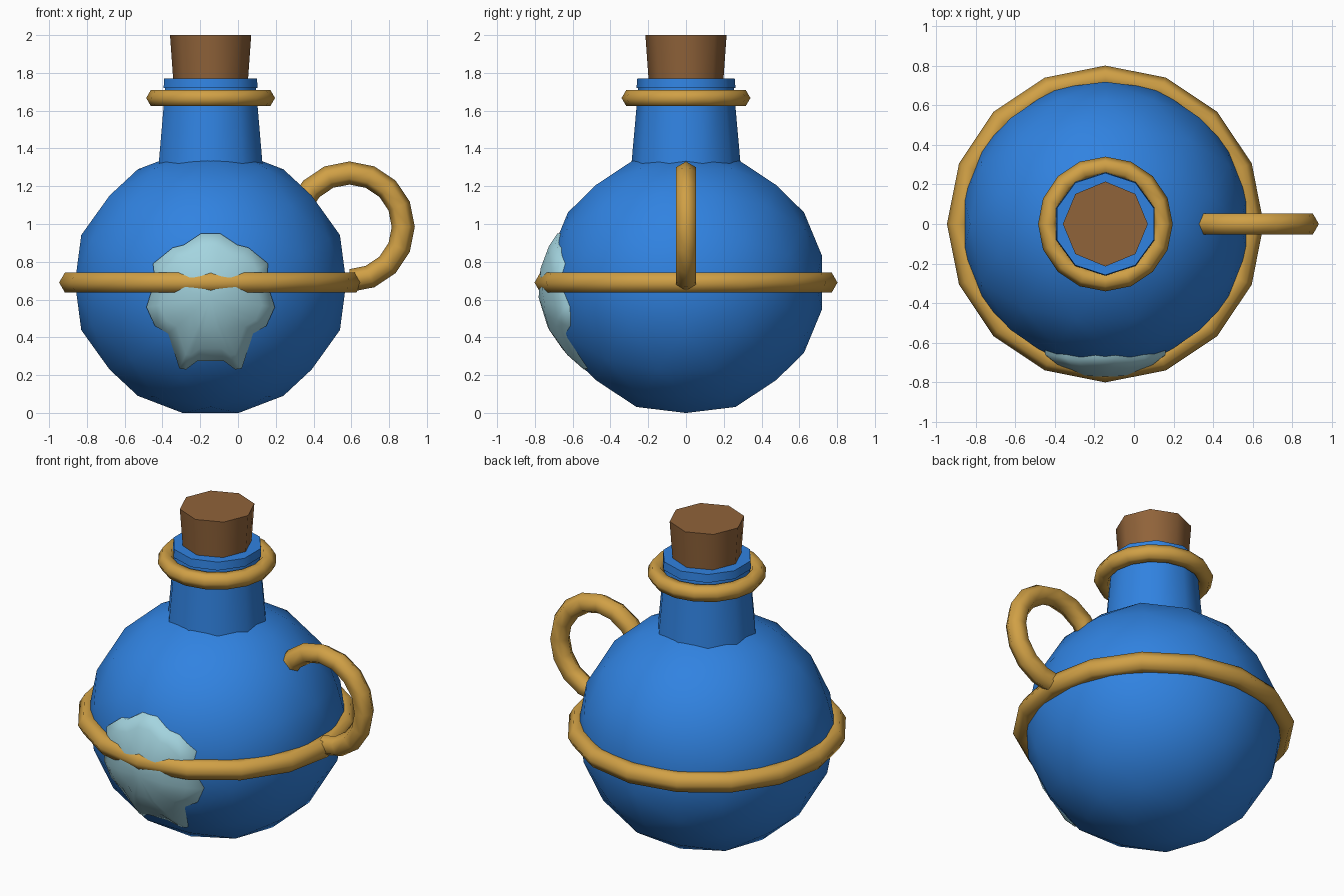
import bpy, bmesh
from math import sin, cos, pi, radians, sqrt
from mathutils import Matrix, Vector

if "Cube" in bpy.data.objects:
    bpy.data.objects.remove(bpy.data.objects["Cube"])

CX = -0.145                                  # bottle axis
BODY_CENTRE = Vector((CX, 0, 0.69))
BODY_SIZE = Vector((0.733, 0.735, 0.705))


def material(name, rgb):
    mat = bpy.data.materials.new(name)
    mat.use_nodes = True
    colour = (*rgb, 1)
    mat.diffuse_color = colour
    mat.node_tree.nodes["Principled BSDF"].inputs["Base Color"].default_value = colour
    return mat


BLUE = material("blue_glass", (0.03, 0.225, 0.75))
GOLD = material("gold", (0.63, 0.35, 0.06))
CORK = material("cork_brown", (0.28, 0.125, 0.042))
PALE = material("pale_blue", (0.37, 0.66, 0.74))


def finish(name, bm, mat, angle=180):
    bmesh.ops.recalc_face_normals(bm, faces=bm.faces[:])
    mesh = bpy.data.meshes.new(name)
    bm.to_mesh(mesh)
    bm.free()
    mesh.materials.append(mat)
    mesh.shade_smooth()
    mesh.set_sharp_from_angle(angle=radians(angle))
    obj = bpy.data.objects.new(name, mesh)
    bpy.context.collection.objects.link(obj)
    return obj


def tapered(name, sides, r_low, r_high, z_low, z_high, mat):
    """Capped cone section on the bottle axis with a corner facing front."""
    bm = bmesh.new()
    rings = []
    for r, z in ((r_low, z_low), (r_high, z_high)):
        angles = [2 * pi * i / sides - pi / 2 for i in range(sides)]
        rings.append([bm.verts.new((CX + r * cos(a), r * sin(a), z)) for a in angles])
    for i in range(sides):
        j = (i + 1) % sides
        bm.faces.new((rings[0][i], rings[0][j], rings[1][j], rings[1][i]))
    bm.faces.new(rings[0])
    bm.faces.new(rings[1])
    return finish(name, bm, mat, 50)


def hoop(name, centre, major, minor, start=0, segments=16, upright=False):
    """Six-sided tube bent round a circle in 22.5 degree steps."""
    closed = segments == 16
    bm = bmesh.new()
    rings = []
    for s in range(segments if closed else segments + 1):
        a = radians(start + 22.5 * s)
        ring = []
        for t in range(6):
            r = major + minor * cos(t * pi / 3)
            ring.append(bm.verts.new((r * cos(a), r * sin(a), minor * sin(t * pi / 3))))
        rings.append(ring)
    for s in range(segments):
        p, q = rings[s], rings[(s + 1) % len(rings)]
        for t in range(6):
            u = (t + 1) % 6
            bm.faces.new((p[t], q[t], q[u], p[u]))
    if not closed:
        bm.faces.new(rings[0])
        bm.faces.new(rings[-1])
    if upright:
        bm.transform(Matrix.Rotation(pi / 2, 4, "X"))
    bm.transform(Matrix.Translation(centre))
    return finish(name, bm, GOLD, 75)


# Round body: icosahedron with every edge cut in three
bm = bmesh.new()
phi = (1 + sqrt(5)) / 2
for s in (-1, 1):
    for t in (-phi, phi):
        for co in ((s, 0, t), (t, s, 0), (0, t, s)):
            bm.verts.new(co)
bmesh.ops.convex_hull(bm, input=bm.verts[:])
bmesh.ops.subdivide_edges(bm, edges=bm.edges[:], cuts=2, use_grid_fill=True)
bmesh.ops.triangulate(bm, faces=bm.faces[:])
for v in bm.verts:
    v.co = BODY_CENTRE + v.co.normalized() * BODY_SIZE
finish("body", bm, BLUE)

# Neck, lip and stopper
tapered("neck", 10, 0.295, 0.252, 1.25, 1.73, BLUE)
tapered("neck_lip", 10, 0.262, 0.258, 1.72, 1.77, BLUE)
tapered("cork", 8, 0.19, 0.215, 1.65, 2.0, CORK)

# Gold trim
hoop("neck_ring", (CX, 0, 1.667), 0.291, 0.05)
hoop("belt_ring", (CX, 0, 0.69), 0.74, 0.062)
hoop("handle", (0.59, 0, 0.985), 0.285, 0.061, -90, 11, True)

# Star badge: a bulging patch on the front of the body
half = [(0.05, 0.95), (0.14, 0.89), (0.20, 0.875), (0.305, 0.79), (0.295, 0.70),
        (0.34, 0.56), (0.295, 0.46), (0.225, 0.42), (0.165, 0.235), (0.13, 0.23),
        (0.07, 0.275)]
outline = half + [(-x, z) for x, z in reversed(half)]
MID = 0.61


def badge_point(x, z, scale, lift):
    z = MID + (z - MID) * scale
    x *= scale
    depth = sqrt(1 - (x / BODY_SIZE.x) ** 2 - ((z - BODY_CENTRE.z) / BODY_SIZE.z) ** 2)
    return (CX + x, -BODY_SIZE.y * depth - lift, z)


bm = bmesh.new()
rings = [[bm.verts.new(badge_point(x, z, scale, lift)) for x, z in outline]
         for scale, lift in ((1, -0.06), (1, 0), (0.8, 0.02), (0.45, 0.04))]
tip = bm.verts.new(badge_point(0, MID, 1, 0.05))
n = len(outline)
for i in range(n):
    j = (i + 1) % n
    for p, q in zip(rings, rings[1:]):
        bm.faces.new((p[i], p[j], q[j], q[i]))
    bm.faces.new((rings[-1][i], rings[-1][j], tip))
# Open shell: orient it outward by its front faces
badge = finish("star_badge", bm, PALE, 60)
if badge.data.polygons[-1].normal.y > 0:
    badge.data.flip_normals()
